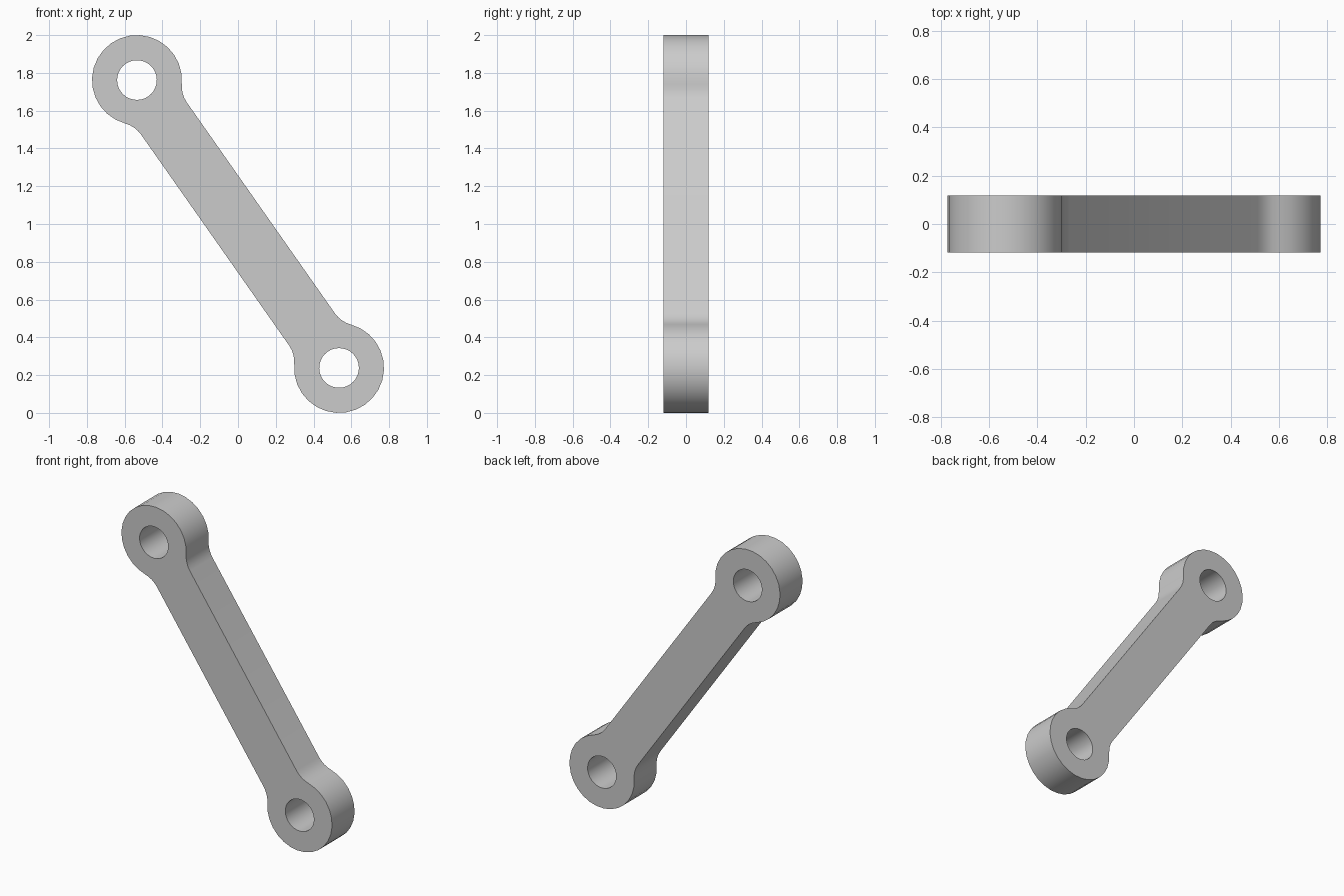
import bpy
import bmesh
from math import atan2, cos, sin, pi, hypot

cube = bpy.data.objects.get("Cube")
if cube:
    bpy.data.objects.remove(cube, do_unlink=True)

# Main dimensions
PIN_X, PIN_Z = 0.535, -0.762       # lower pin centre, relative to the middle
EYE_R, HOLE_R = 0.238, 0.105
BAR_HALF, HALF_DEPTH = 0.148, 0.118
NECK = 0.25                        # distance from pin to start of the fillet
reach = hypot(PIN_X, PIN_Z)
tilt = atan2(PIN_Z, PIN_X)
fillet_r = (NECK**2 + BAR_HALF**2 - EYE_R**2) / (2 * (EYE_R - BAR_HALF))
fillet_y = BAR_HALF + fillet_r
blend = atan2(fillet_y, NECK)


def arc(cx, cy, radius, start, end, steps):
    return [(cx + radius * cos(start + (end - start) * i / steps),
             cy + radius * sin(start + (end - start) * i / steps))
            for i in range(steps + 1)]


# Outline of one end: fillet, round eye, fillet; the other end is its half turn
neck_x = reach - NECK
end_outline = (arc(neck_x, -fillet_y, fillet_r, pi / 2, blend, 4)
               + arc(reach, 0, EYE_R, blend - pi, pi - blend, 20)[1:-1]
               + arc(neck_x, fillet_y, fillet_r, -blend, -pi / 2, 4))
outline = end_outline + [(-x, -y) for x, y in end_outline]
holes = [arc(side * reach, 0, HOLE_R, 0, 2 * pi, 32)[:-1] for side in (1, -1)]

# Filled, extruded profile
curve = bpy.data.curves.new("link_arm", 'CURVE')
curve.dimensions = '2D'
curve.fill_mode = 'BOTH'
curve.extrude = HALF_DEPTH
for loop in [outline] + holes:
    spline = curve.splines.new('POLY')
    spline.points.add(len(loop) - 1)
    for point, (x, y) in zip(spline.points, loop):
        point.co = (x * cos(tilt) - y * sin(tilt),
                    x * sin(tilt) + y * cos(tilt), 0, 1)
    spline.use_cyclic_u = True

link = bpy.data.objects.new("link_arm", curve)
bpy.context.collection.objects.link(link)
link.rotation_euler.x = pi / 2
link.location.z = 1
bpy.ops.object.select_all(action='DESELECT')
link.select_set(True)
bpy.context.view_layer.objects.active = link
bpy.ops.object.convert(target='MESH')
link = bpy.context.object

# Weld caps to sides
bm = bmesh.new()
bm.from_mesh(link.data)
bmesh.ops.remove_doubles(bm, verts=bm.verts, dist=0.0005)
bmesh.ops.recalc_face_normals(bm, faces=bm.faces)
bm.to_mesh(link.data)
bm.free()
bpy.ops.object.shade_smooth_by_angle(angle=pi / 6)

# Plain grey metal
grey = bpy.data.materials.new("light_grey")
grey.use_nodes = True
colour = (0.6, 0.6, 0.6, 1)
grey.diffuse_color = colour
grey.node_tree.nodes["Principled BSDF"].inputs["Base Color"].default_value = colour
link.data.materials.clear()
link.data.materials.append(grey)
